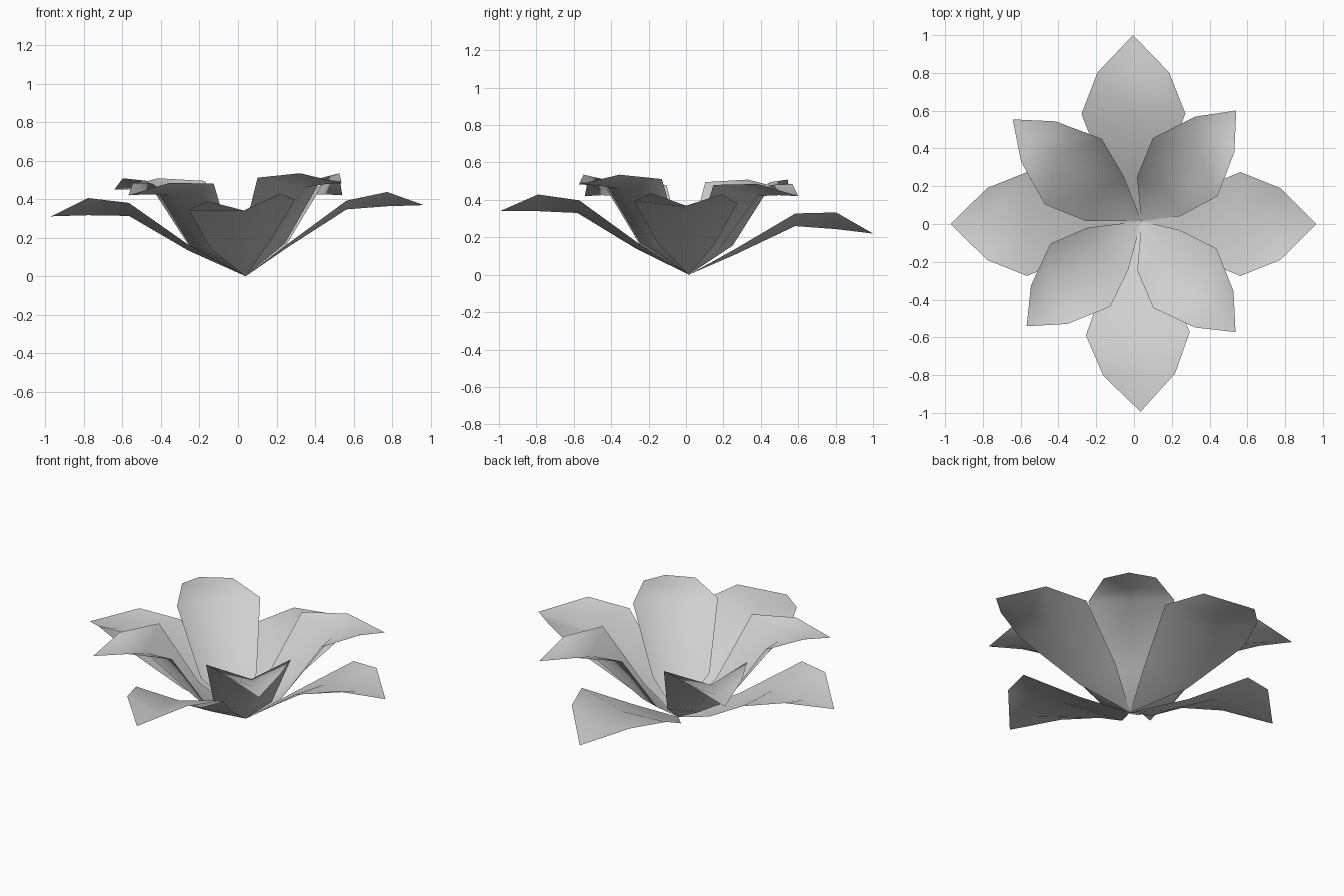
import bpy
import bmesh
from math import radians
from mathutils import Matrix, Vector

cube = bpy.data.objects.get("Cube")
if cube:
    bpy.data.objects.remove(cube, do_unlink=True)

# One pale grey for the whole flower
grey = bpy.data.materials.new("pale_grey")
grey.use_nodes = True
grey.diffuse_color = (0.63, 0.63, 0.63, 1)
grey.node_tree.nodes["Principled BSDF"].inputs["Base Color"].default_value = (0.63, 0.63, 0.63, 1)

BASE = Vector((0.04, 0.015, 0))

# Cross-sections: distance out, half width, edge height, centre distance, centre height
OUTER_ROWS = [(0.26, 0.15, 0.155, 0.26, 0.14),
              (0.575, 0.275, 0.37, 0.575, 0.33),
              (0.79, 0.19, 0.41, 0.79, 0.34)]
OUTER_TIP = (0.985, 0.34)
INNER_ROWS = [(0.19, 0.155, 0.155, 0.23, 0.135),
              (0.393, 0.23, 0.48, 0.50, 0.42),
              (0.62, 0.14, 0.485, 0.65, 0.425)]
INNER_TIP = (0.785, 0.42)


def petal(name, rows, tip, angle, scale=1.0, tilt=0.0, roll=0.0):
    """A cupped sheet running from the shared base to a pointed, drooping tip."""
    turn = Matrix.Rotation(radians(angle), 3, 'Z')
    bm = bmesh.new()

    def vert(out, side, height):
        out *= scale
        return bm.verts.new(turn @ Vector((out, side, height + tilt * out + roll * side)))

    root = bm.verts.new(BASE)
    sections = [(vert(out, -width, edge), vert(mid, 0, low), vert(out, width, edge))
                for out, width, edge, mid, low in rows]
    end = vert(tip[0], 0, tip[1])
    for i in range(2):
        bm.faces.new((root, sections[0][i], sections[0][i + 1]))
        for a, b in zip(sections, sections[1:]):
            bm.faces.new((a[i], b[i], b[i + 1], a[i + 1]))
        bm.faces.new((sections[-1][i], end, sections[-1][i + 1]))

    mesh = bpy.data.meshes.new(name)
    bm.to_mesh(mesh)
    bm.free()
    mesh.materials.append(grey)
    obj = bpy.data.objects.new(name, mesh)
    bpy.context.collection.objects.link(obj)
    bpy.ops.object.select_all(action='DESELECT')
    obj.select_set(True)
    bpy.context.view_layer.objects.active = obj
    bpy.ops.object.shade_smooth_by_angle(angle=radians(60))


# Low, wide outer petals
for name, angle, scale, tilt, roll in [("left", 0, 0.98, 0.03, -0.02),
                                       ("back", 90.3, 1.015, -0.12, -0.1),
                                       ("right", 180, 0.985, -0.03, 0.1),
                                       ("front", 272, 1.01, 0, 0.1)]:
    petal("outer_petal_" + name, OUTER_ROWS, OUTER_TIP, angle, scale, tilt, roll)

# Upright inner petals on the diagonals
for name, angle, scale, tilt in [("back_left", 48, 1.03, 0), ("back_right", 139.2, 1.08, 0.035),
                                 ("front_right", 223.6, 1, 0), ("front_left", 313.2, 1, 0.08)]:
    petal("inner_petal_" + name, INNER_ROWS, INNER_TIP, angle, scale, tilt)
